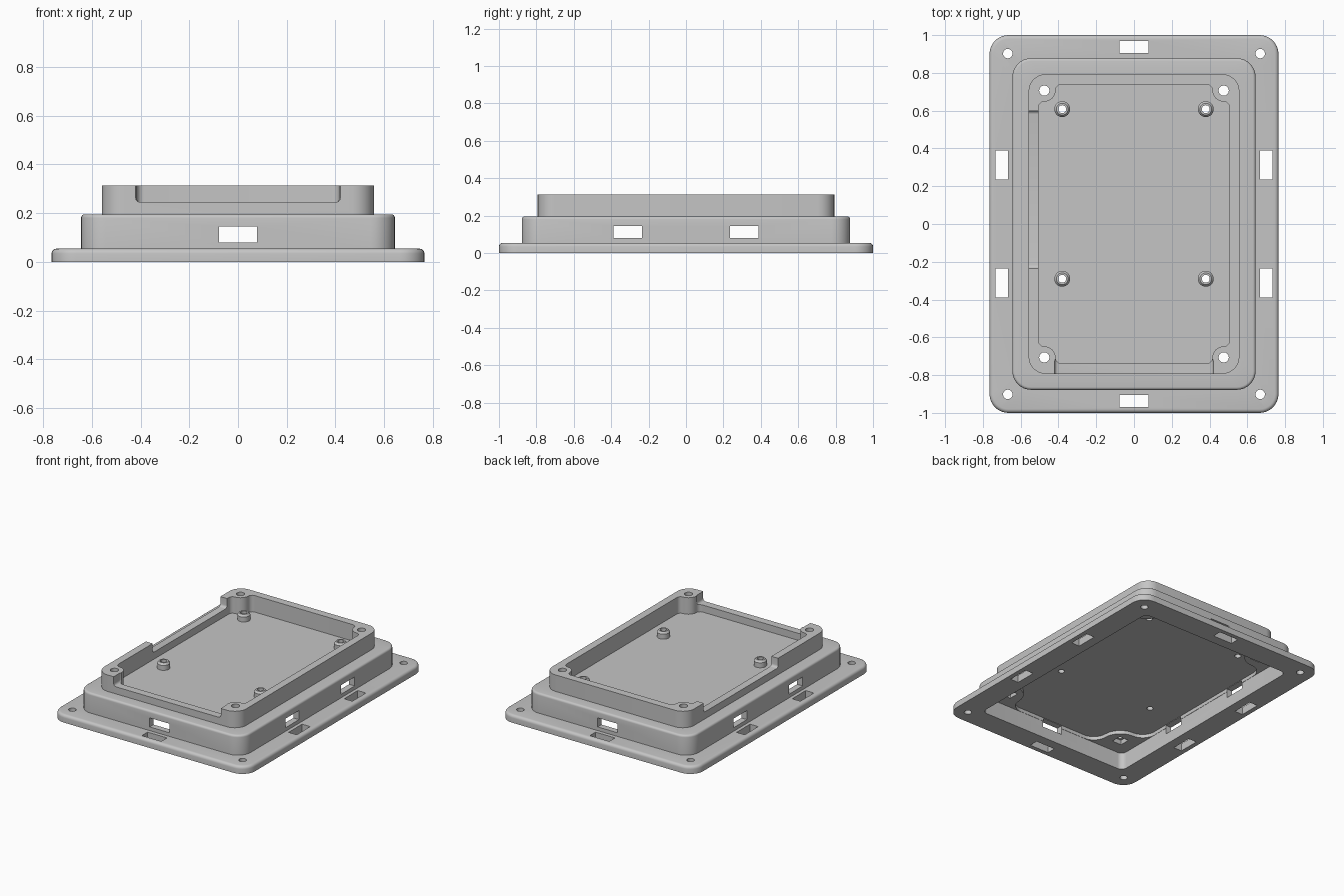
import bpy, bmesh
from math import cos, sin, pi, radians

cube = bpy.data.objects.get("Cube")
if cube:
    bpy.data.objects.remove(cube, do_unlink=True)

grey = bpy.data.materials.new("grey plastic")
grey.use_nodes = True
colour = (0.56, 0.56, 0.56, 1)
grey.diffuse_color = colour
grey.node_tree.nodes["Principled BSDF"].inputs["Base Color"].default_value = colour


def arc(cx, cy, r, start, end, steps=8):
    angles = [radians(start + (end - start) * i / steps) for i in range(steps + 1)]
    return [(cx + r * cos(a), cy + r * sin(a)) for a in angles]


def circle(x, y, r):
    return arc(x, y, r, 0, 360, 24)[:-1]


def rounded_rect(hx, hy, r, ox=0, oy=0):
    corners = [(1, 1), (-1, 1), (-1, -1), (1, -1)]
    return [p for i, (sx, sy) in enumerate(corners)
            for p in arc(ox + sx * (hx - r), oy + sy * (hy - r), r, 90 * i, 90 * i + 90)]


def bossed_rect(cx, cy, boss, fillet):
    # Rectangle whose corners curl inward around screw bosses at (cx, cy)
    d = boss + fillet
    corner = (arc(cx, cy - d, fillet, 0, 90) + arc(cx, cy, boss, 270, 180)[1:-1]
              + arc(cx - d, cy, fillet, 0, 90))
    outline = []
    for sx, sy in [(1, 1), (-1, 1), (-1, -1), (1, -1)]:
        pts = [(sx * x, sy * y) for x, y in corner]
        outline += pts if sx * sy > 0 else pts[::-1]
    return outline


def loft(name, sections):
    # Closed solid through outlines with equal point counts
    bm = bmesh.new()
    rings = [[bm.verts.new((x, y, z)) for x, y in pts] for pts, z in sections]
    n = len(rings[0])
    for a, b in zip(rings, rings[1:]):
        for i in range(n):
            j = (i + 1) % n
            bm.faces.new((a[i], a[j], b[j], b[i]))
    bm.faces.new(rings[0][::-1])
    bm.faces.new(rings[-1])
    bmesh.ops.recalc_face_normals(bm, faces=bm.faces)
    mesh = bpy.data.meshes.new(name)
    bm.to_mesh(mesh)
    bm.free()
    obj = bpy.data.objects.new(name, mesh)
    bpy.context.collection.objects.link(obj)
    mesh.materials.append(grey)
    return obj


def prism(outline, z0, z1):
    return loft("cutter", [(outline, z0), (outline, z1)])


def box(cx, cy, hx, hy, z0, z1):
    return prism([(cx - hx, cy - hy), (cx + hx, cy - hy),
                  (cx + hx, cy + hy), (cx - hx, cy + hy)], z0, z1)


def notch(cx, cy, hx, hy, z0, r=0.018):
    # Open-topped cutter with a rounded bottom edge
    rows = []
    for i in range(5):
        a = i / 4 * pi / 2
        inset = r * (1 - sin(a))
        rows.append((rounded_rect(hx - inset, hy - inset, 0.03 - inset, cx, cy),
                     z0 + r * (1 - cos(a))))
    return loft("cutter", rows + [(rounded_rect(hx, hy, 0.03, cx, cy), 0.5)])


def hole(x, y, r):
    return prism(circle(x, y, r), -0.2, 0.6)


def cut(target, cutter):
    cutter.hide_render = True
    mod = target.modifiers.new("cut", "BOOLEAN")
    mod.operation = "DIFFERENCE"
    mod.solver = "EXACT"
    mod.object = cutter
    bpy.context.view_layer.objects.active = target
    bpy.ops.object.modifier_apply(modifier=mod.name)
    bpy.data.objects.remove(cutter, do_unlink=True)


def smooth(obj):
    bpy.ops.object.select_all(action="DESELECT")
    obj.select_set(True)
    bpy.context.view_layer.objects.active = obj
    bpy.ops.object.shade_smooth_by_angle(angle=radians(32))


# Stepped outer body: flange, middle tier and upper tier
def tier(hx, hy, r, z0, z1, fillet):
    rows = [(rounded_rect(hx, hy, r), z0)]
    for i in range(5):
        a = i / 4 * pi / 2
        inset = fillet * (1 - cos(a))
        rows.append((rounded_rect(hx - inset, hy - inset, r - inset),
                     z1 - fillet + fillet * sin(a)))
    return rows


upper = rounded_rect(0.558, 0.793, 0.09)
body = loft("case_body", tier(0.765, 1.0, 0.1, 0, 0.054, 0.02)
            + tier(0.644, 0.878, 0.1, 0.054, 0.195, 0.015)
            + [(upper, 0.195), (upper, 0.312)])

# Underside cavity, with shallow pads around the corner screws
cut(body, prism(rounded_rect(0.6, 0.835, 0.04), -0.1, 0.122))
cut(body, prism(bossed_rect(0.5, 0.735, 0.13, 0.098), 0.05, 0.147))

# Upper tray with corner bosses, and the two lowered wall sections
FLOOR = 0.195
cut(body, prism(bossed_rect(0.475, 0.708, 0.06, 0.03), FLOOR, 0.5))
cut(body, notch(0, -0.8, 0.42, 0.1, 0.245))
cut(body, notch(-0.585, 0.182, 0.115, 0.417, 0.245))

# Strap windows through the walls, and matching slots in the flange
cut(body, box(0, 0, 0.078, 1.2, 0.08, 0.144))
for s in (-1, 1):
    cut(body, box(0, s * 0.312, 0.9, 0.076, 0.08, 0.144))
    cut(body, box(0, s * 0.937, 0.076, 0.032, -0.1, 0.075))
    for t in (-1, 1):
        cut(body, box(s * 0.7, t * 0.312, 0.032, 0.076, -0.1, 0.075))

# Screw holes with square nut recesses below, and flange holes
for sx in (-1, 1):
    for sy in (-1, 1):
        x, y = sx * 0.475, sy * 0.706
        cut(body, hole(x, y, 0.027))
        cut(body, box(x, y, 0.037, 0.037, 0.05, 0.155))
        cut(body, hole(sx * 0.668, sy * 0.902, 0.025))

# Hollow standoffs on the tray floor
for sx, side in ((1, "left"), (-1, "right")):
    for y, end in ((0.608, "back"), (-0.29, "front")):
        x = sx * 0.38
        cut(body, hole(x, y, 0.021))
        post = loft(f"standoff_{end}_{side}", [
            (circle(x, y, r), z) for r, z in
            ((0.042, FLOOR - 0.01), (0.042, 0.23), (0.031, 0.244))])
        cut(post, hole(x, y, 0.021))
        smooth(post)

smooth(body)
